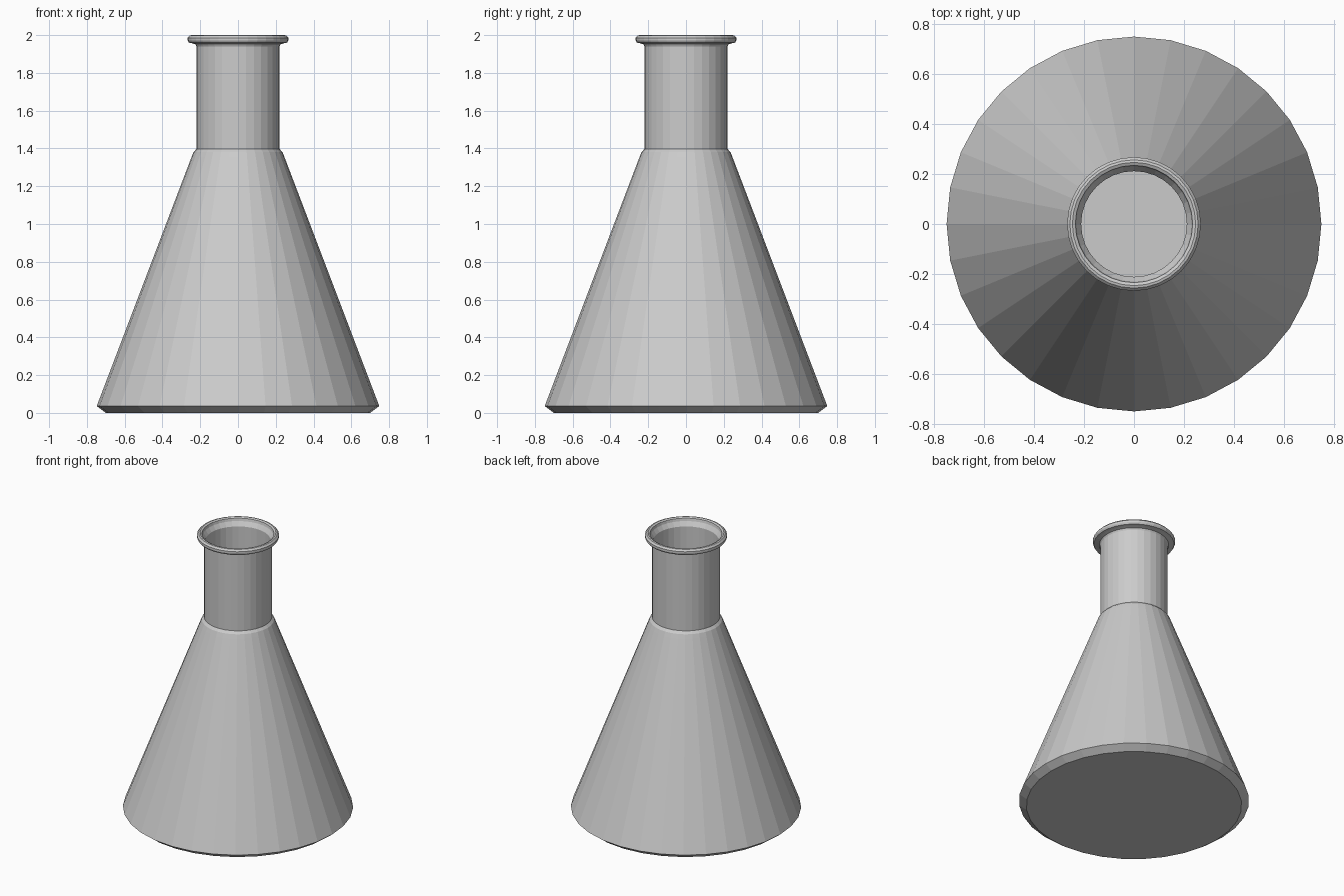
import bpy, bmesh
from math import cos, sin, pi

if "Cube" in bpy.data.objects:
    bpy.data.objects.remove(bpy.data.objects["Cube"])

SIDES = 32


def lathe(name, profile):
    """Revolve an (r, z) profile around z and cap both ends."""
    bm = bmesh.new()
    rings = [[bm.verts.new((r * cos(2 * pi * i / SIDES), r * sin(2 * pi * i / SIDES), z))
              for i in range(SIDES)] for r, z in profile]
    for a, b in zip(rings, rings[1:]):
        for i in range(SIDES):
            j = (i + 1) % SIDES
            bm.faces.new((a[i], a[j], b[j], b[i]))
    bm.faces.new(rings[0][::-1])   # underside
    bm.faces.new(rings[-1])        # inner floor
    mesh = bpy.data.meshes.new(name)
    bm.to_mesh(mesh)
    bm.free()
    obj = bpy.data.objects.new(name, mesh)
    bpy.context.collection.objects.link(obj)
    return obj


# Outer wall: bevelled foot, cone, rounded shoulder, neck
outer = [(0.70, 0.0), (0.748, 0.036), (0.247, 1.352), (0.236, 1.38), (0.22, 1.397),
         (0.22, 1.94)]
# Rolled lip
lip = [(0.226, 1.952), (0.245, 1.957), (0.26, 1.96), (0.267, 1.972),
       (0.267, 1.986), (0.256, 1.998), (0.246, 2.0), (0.234, 1.994)]
# Inner wall, hollow down to the floor
inner = [(0.23, 1.975), (0.211, 1.945), (0.211, 1.394), (0.226, 1.375), (0.237, 1.348),
         (0.735, 0.04), (0.696, 0.012)]

lathe("conical_flask", outer + lip + inner)
